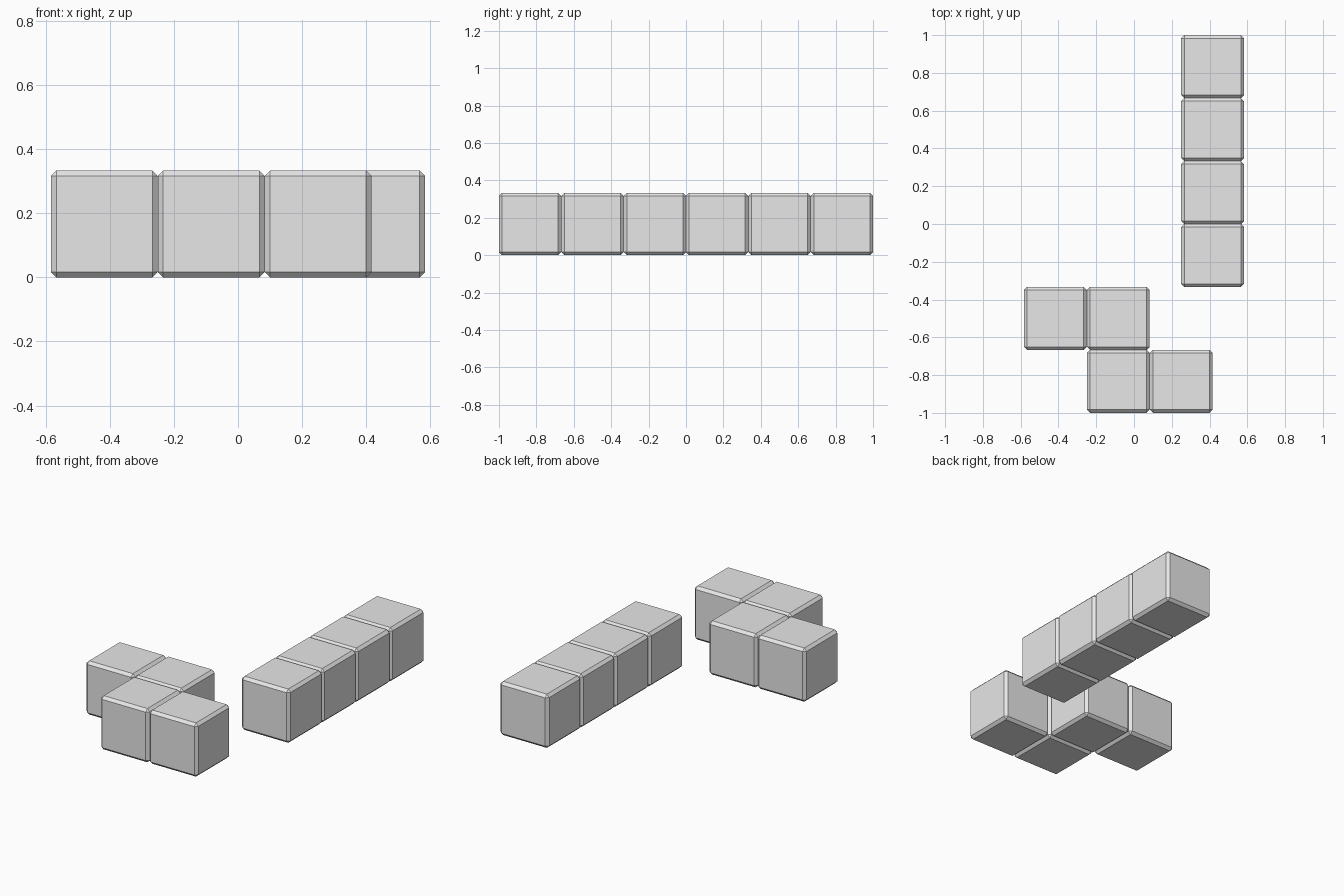
import bpy

default_cube = bpy.data.objects.get("Cube")
if default_cube:
    bpy.data.objects.remove(default_cube, do_unlink=True)

SIZE = 1 / 3      # edge length of one block
CHAMFER = 0.0167

grey = bpy.data.materials.new("light_grey")
grey.use_nodes = True
colour = (0.8, 0.8, 0.8, 1)
grey.diffuse_color = colour
for node in grey.node_tree.nodes:
    if node.type == 'BSDF_PRINCIPLED':
        node.inputs["Base Color"].default_value = colour


def block(name, x, y):
    """One chamfered cube standing on the ground."""
    bpy.ops.mesh.primitive_cube_add(size=SIZE, location=(x, y, SIZE / 2))
    obj = bpy.context.object
    obj.name = name
    obj.data.materials.append(grey)
    bevel = obj.modifiers.new("chamfer", 'BEVEL')
    bevel.width = CHAMFER
    bevel.segments = 1


# Straight piece: four blocks in a row, running to the back
for i in range(4):
    block(f"straight_block_{i + 1}", SIZE * 1.25, 1 - SIZE * (i + 0.5))

# Zigzag piece: two rows of two, the front row shifted one block to +x
for row, name in enumerate(("back", "front")):
    for col in range(2):
        block(f"zigzag_{name}_block_{col + 1}",
              SIZE * (row + col - 1.25), -SIZE * (row + 1.5))
